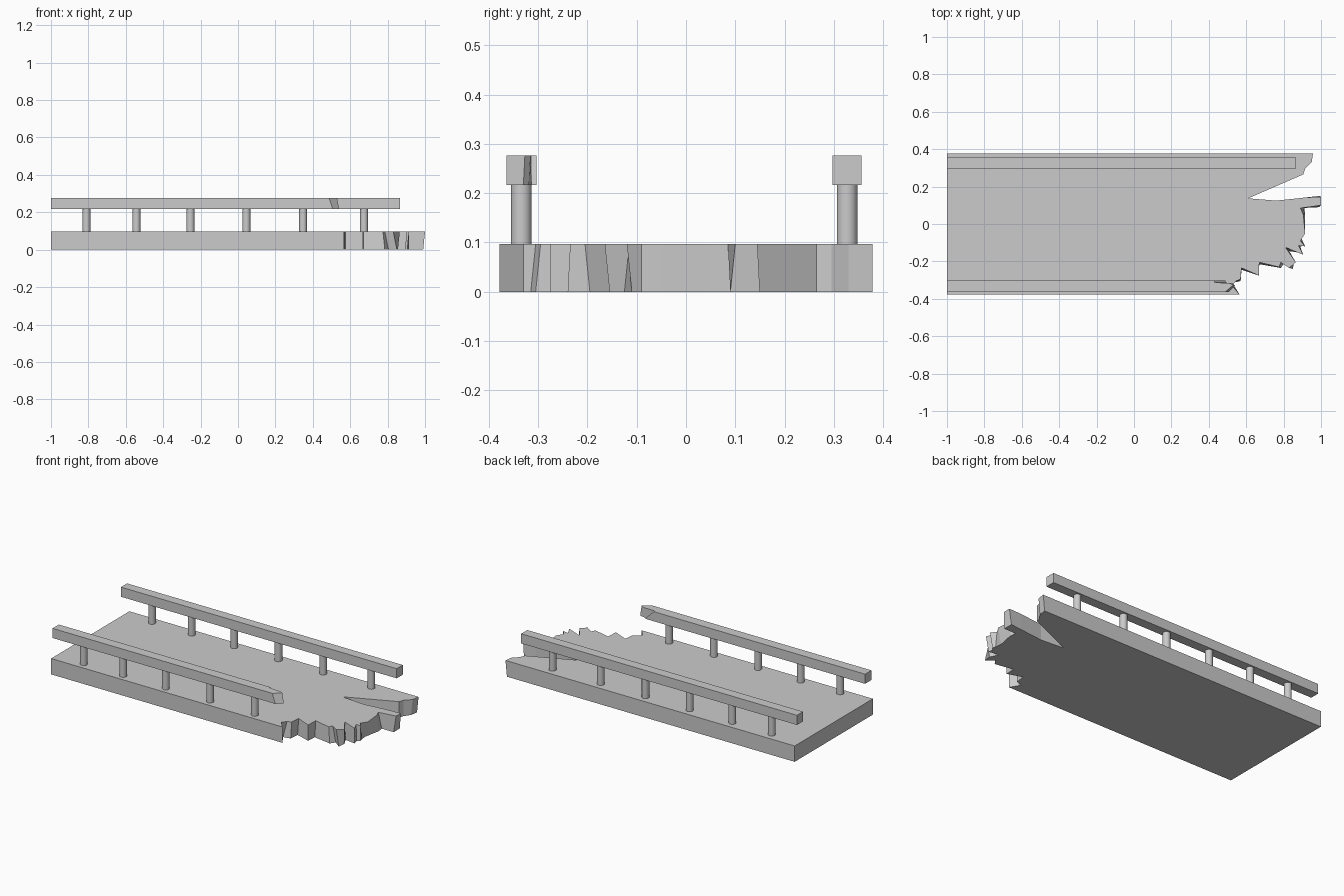
import bpy, bmesh

if "Cube" in bpy.data.objects:
    bpy.data.objects.remove(bpy.data.objects["Cube"])


def prism(name, outline, z0, z1):
    """Outline points: (x, y) or (x, y, dx, dy), where dx/dy shift the lower edge."""
    bm = bmesh.new()
    top, low = [], []
    for p in outline:
        dx, dy = p[2:] if len(p) == 4 else (0, 0)
        top.append(bm.verts.new((p[0], p[1], z1)))
        low.append(bm.verts.new((p[0] + dx, p[1] + dy, z0)))
    bm.faces.new(top)
    bm.faces.new(low[::-1])
    n = len(top)
    for i in range(n):
        j = (i + 1) % n
        bm.faces.new((top[i], low[i], low[j], top[j]))
    bmesh.ops.recalc_face_normals(bm, faces=bm.faces)
    bmesh.ops.triangulate(bm, faces=[f for f in bm.faces if len(f.verts) > 4])
    me = bpy.data.meshes.new(name)
    bm.to_mesh(me)
    bm.free()
    ob = bpy.data.objects.new(name, me)
    bpy.context.collection.objects.link(ob)
    return ob


# Deck slab with a jagged broken end
deck = [
    (-1, -.378), (.565, -.378), (.525, -.33, .01, 0), (.545, -.305, -.02, -.01),
    (.57, -.295, 0, -.01), (.575, -.235, 0, -.01), (.667, -.275),
    (.67, -.205, 0, -.01), (.775, -.23, .01, -.005), (.785, -.205, .02, 0),
    (.83, -.235, .02, -.005), (.865, -.205, -.01, .01), (.81, -.125, .02, -.02),
    (.905, -.165, -.01, .01), (.88, -.115, .01, -.01), (.915, -.12, -.01, .01),
    (.89, -.09, .01, 0), (.915, -.05, -.02, 0), (.905, .05, .01, 0),
    (.89, .085, .02, .005), (1, .1, -.01, -.01), (1, .145, -.01, .005),
    (.92, .142), (.76, .125), (.61, .137), (.905, .265), (.915, .295),
    (.95, .33, -.01, 0), (.957, .378, -.01, 0), (-1, .378)]
prism("deck", deck, 0, .097)

# Handrails: the back one is whole, the front one is snapped
prism("back_rail", [(-1, .297), (.866, .297), (.866, .356), (-1, .356)], .217, .276)
prism("front_rail", [
    (-1, -.364), (.487, -.364, .02, 0), (.53, -.327, .01, -.003),
    (.51, -.316, .02, -.003), (.43, -.313, .06, 0), (.43, -.303, .06, 0),
    (-1, -.303)], .217, .276)

# Round posts between deck and rails
post_x = (-.81, -.543, -.254, .045, .348, .674)
for side, y, count in (("front", -.334, 5), ("back", .327, 6)):
    for i, x in enumerate(post_x[:count]):
        bpy.ops.mesh.primitive_cylinder_add(
            vertices=24, radius=.021, depth=.124, location=(x, y, .157))
        bpy.context.object.name = f"{side}_post_{i + 1}"
        bpy.ops.object.shade_smooth_by_angle()
